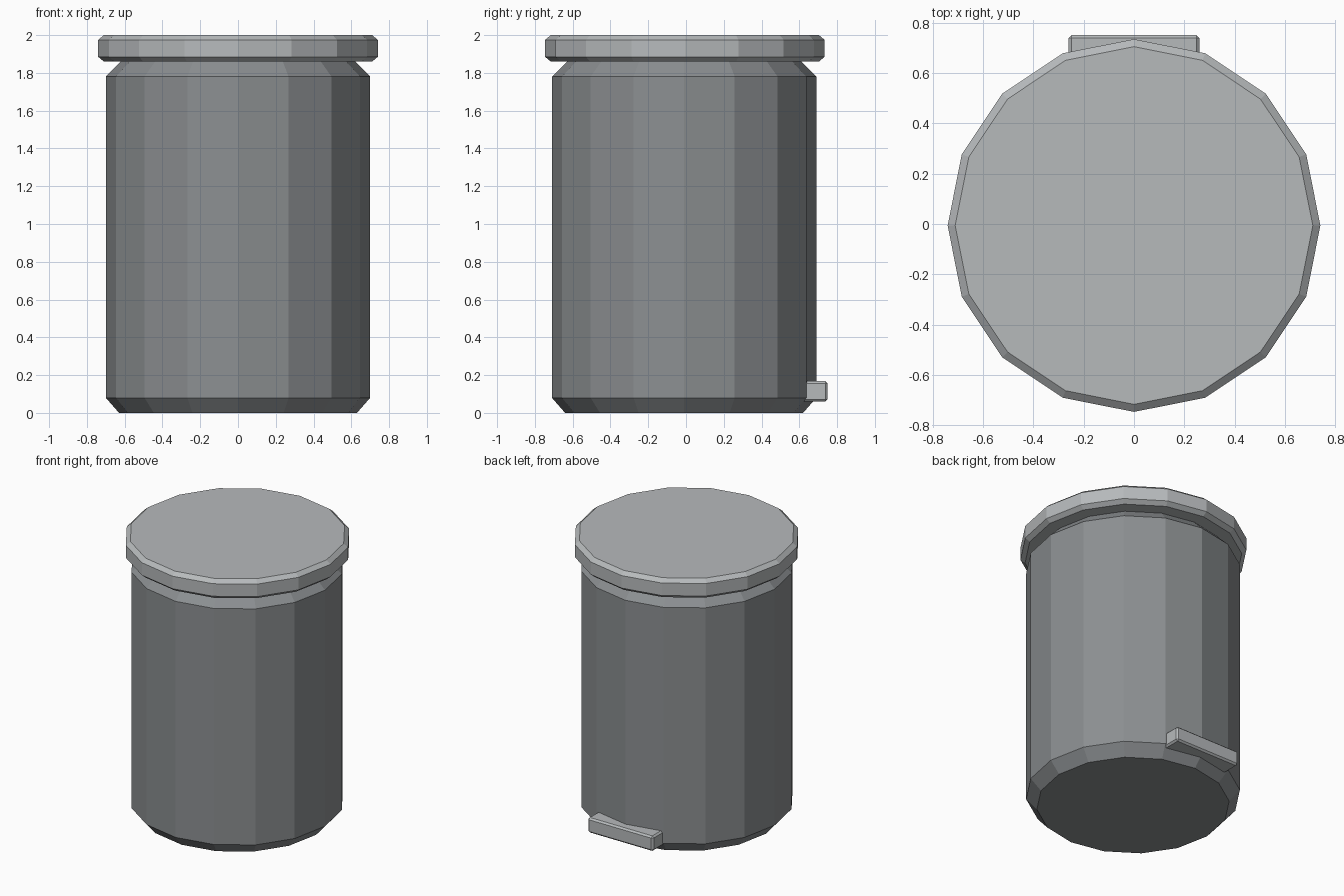
import bpy
import bmesh
from math import sin, cos, pi
from mathutils import Vector

SIDES = 16

old = bpy.data.objects.get("Cube")
if old:
    bpy.data.objects.remove(old, do_unlink=True)


def material(name, rgb):
    mat = bpy.data.materials.new(name)
    mat.use_nodes = True
    mat.diffuse_color = (*rgb, 1)
    mat.node_tree.nodes["Principled BSDF"].inputs["Base Color"].default_value = (*rgb, 1)
    return mat


def add_object(name, bm, mat):
    bmesh.ops.recalc_face_normals(bm, faces=bm.faces)
    mesh = bpy.data.meshes.new(name)
    bm.to_mesh(mesh)
    bm.free()
    mesh.materials.append(mat)
    obj = bpy.data.objects.new(name, mesh)
    bpy.context.collection.objects.link(obj)
    return obj


def lathe(name, profile, y, mat):
    """Closed faceted drum from (radius, height) rings, listed bottom to top."""
    bm = bmesh.new()
    rings = []
    for r, z in profile:
        angles = [2 * pi * i / SIDES for i in range(SIDES)]
        rings.append([bm.verts.new((r * cos(a), y + r * sin(a), z)) for a in angles])
    for low, high in zip(rings, rings[1:]):
        for i in range(SIDES):
            j = (i + 1) % SIDES
            bm.faces.new((low[i], low[j], high[j], high[i]))
    bm.faces.new(rings[0][::-1])
    bm.faces.new(rings[-1])
    return add_object(name, bm, mat)


def box(name, low, high, bevel, mat):
    low, high = Vector(low), Vector(high)
    bm = bmesh.new()
    bmesh.ops.create_cube(bm, size=1)
    bmesh.ops.scale(bm, vec=high - low, verts=bm.verts)
    bmesh.ops.translate(bm, vec=(low + high) / 2, verts=bm.verts)
    obj = add_object(name, bm, mat)
    mod = obj.modifiers.new("edge_bevel", 'BEVEL')
    mod.width = bevel
    mod.segments = 1
    return obj


dark_grey = material("dark_grey", (0.26, 0.275, 0.285))
light_grey = material("light_grey", (0.47, 0.49, 0.50))

# Bin body with chamfered foot and shoulder
lathe("bin_body", [(0.63, 0), (0.70, 0.08), (0.70, 1.78), (0.62, 1.86)], -0.01, dark_grey)

# Overhanging lid with chamfered rims
lathe("lid", [(0.71, 1.86), (0.74, 1.885), (0.74, 1.975), (0.71, 2.0)], -0.006, light_grey)

# Foot pedal
box("foot_pedal", (-0.26, 0.60, 0.06), (0.26, 0.75, 0.168), 0.012, light_grey)
